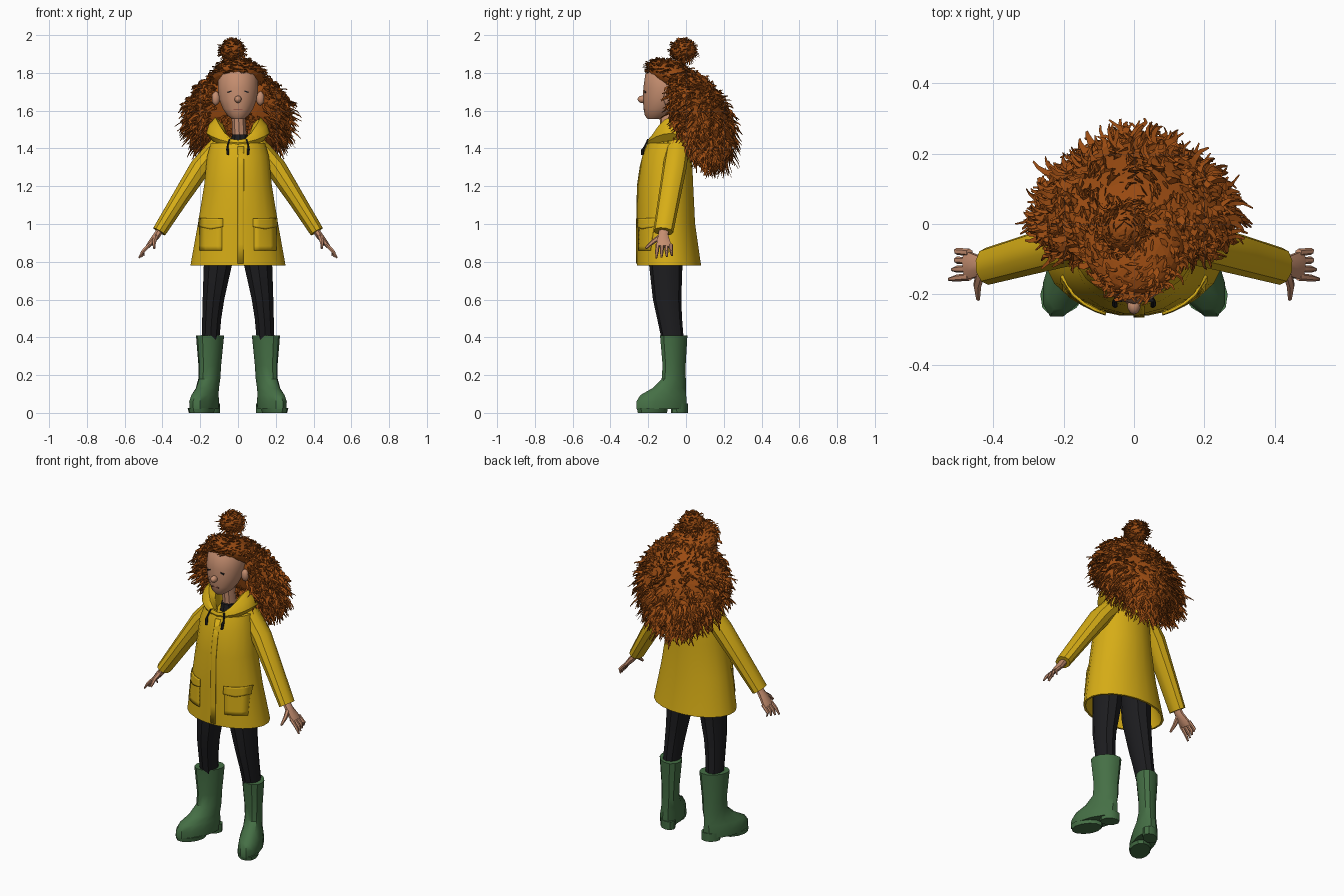
import bpy, bmesh, math, random
from mathutils import Vector, Matrix

random.seed(7)
if "Cube" in bpy.data.objects:
    bpy.data.objects.remove(bpy.data.objects["Cube"])


def material(name, rgb):
    m = bpy.data.materials.new(name)
    m.use_nodes = True
    m.diffuse_color = (*rgb, 1)
    m.node_tree.nodes["Principled BSDF"].inputs["Base Color"].default_value = (*rgb, 1)
    return m


YELLOW = material("raincoat yellow", (0.68, 0.42, 0.008))
HAIR = material("auburn hair", (0.32, 0.07, 0.006))
SKIN = material("skin", (0.56, 0.27, 0.16))
GREEN = material("boot green", (0.06, 0.16, 0.06))
BLACK = material("black cloth", (0.012, 0.012, 0.014))
LIPS = material("lips", (0.3, 0.1, 0.07))
Y = Vector((0, 1, 0))
UP = Vector((0, 0, 1))
SIDES = (("left", 1), ("right", -1))


def finish(name, bm, mat, angle=35):
    bmesh.ops.recalc_face_normals(bm, faces=bm.faces)
    mesh = bpy.data.meshes.new(name)
    bm.to_mesh(mesh)
    bm.free()
    mesh.materials.append(mat)
    ob = bpy.data.objects.new(name, mesh)
    bpy.context.collection.objects.link(ob)
    if angle:
        bpy.ops.object.select_all(action='DESELECT')
        ob.select_set(True)
        bpy.context.view_layer.objects.active = ob
        bpy.ops.object.shade_smooth_by_angle(angle=math.radians(angle))
    return ob


def skin_rings(bm, rings, caps=True):
    loops = [[bm.verts.new(p) for p in r] for r in rings]
    n = len(loops[0])
    for a, b in zip(loops, loops[1:]):
        for i in range(n):
            j = (i + 1) % n
            bm.faces.new((a[i], a[j], b[j], b[i]))
    if caps:
        bm.faces.new(loops[0])
        bm.faces.new(loops[-1])


def tube(name, stations, mat, sides=12, normal=UP, mirror=1, shear=0, angle=35):
    """Loft ellipses given as (x, y, z, half width, half depth)."""
    n = Vector(normal).normalized()
    u = Y.cross(n).normalized()
    v = n.cross(u)
    rings = []
    for x, y, z, ra, rb in stations:
        ring = []
        for i in range(sides):
            a = math.tau * (i + 0.5) / sides
            p = Vector((x, y, z)) + u * ra * math.cos(a) + v * rb * math.sin(a)
            p.x = (p.x - shear * (p.y + 0.065)) * mirror
            ring.append(p)
        rings.append(ring)
    bm = bmesh.new()
    skin_rings(bm, rings)
    return finish(name, bm, mat, angle)


def ball(name, centre, size, mat, subdiv=2, angle=35):
    bm = bmesh.new()
    bmesh.ops.create_icosphere(bm, subdivisions=subdiv, radius=1)
    bm.transform(Matrix.Translation(centre) @ Matrix.Diagonal((*size, 1)))
    return finish(name, bm, mat, angle)


def plate(name, centre, size, mat, tilt=0):
    bm = bmesh.new()
    bmesh.ops.create_cube(bm, size=1)
    bm.transform(Matrix.Translation(centre) @ Matrix.Rotation(tilt, 4, 'Y') @ Matrix.Diagonal((*size, 1)))
    return finish(name, bm, mat, 0)


# Coat: flared shell with a hollow underside
COAT = [(0, -0.09, 0.78, 0.255, 0.172), (0, -0.105, 1.0, 0.215, 0.155),
        (0, -0.108, 1.2, 0.182, 0.148), (0, -0.1, 1.36, 0.165, 0.133),
        (0, -0.09, 1.43, 0.145, 0.115)]
LINING = [(0, -0.1, 0.98, 0.18, 0.13), (0, -0.09, 0.78, 0.243, 0.16)]
tube("coat_body", LINING + COAT, YELLOW, sides=20)


def coat_front(x, z):
    for a, b in zip(COAT, COAT[1:]):
        if z <= b[2]:
            break
    t = (z - a[2]) / (b[2] - a[2])
    cy, rx, ry = (a[k] + (b[k] - a[k]) * t for k in (1, 3, 4))
    return cy - ry * math.sqrt(max(0, 1 - (x / rx) ** 2))


def coat_patch(name, x0, x1, z0, z1, lift, mirror=1, point=0):
    """Thin cloth patch following the front of the coat."""
    bm = bmesh.new()
    cols, rows = 4, 6
    grid = []
    for j in range(rows + 1):
        row = []
        for i in range(cols + 1):
            x = x0 + (x1 - x0) * i / cols
            z = z0 + (z1 - z0) * j / rows
            z -= point * (1 - abs(2 * i / cols - 1)) * (1 - j / rows)
            row.append(bm.verts.new((x * mirror, coat_front(x, z) - lift, z)))
        grid.append(row)
    for a, b in zip(grid, grid[1:]):
        for i in range(cols):
            bm.faces.new((a[i], a[i + 1], b[i + 1], b[i]))
    ob = finish(name, bm, YELLOW)
    solid = ob.modifiers.new("thickness", 'SOLIDIFY')
    solid.thickness = 0.008
    solid.offset = 0


coat_patch("coat_placket", -0.002, 0.03, 0.79, 1.41, 0.0)
for side, s in SIDES:
    coat_patch(side + "_pocket", 0.085, 0.2, 0.86, 1.0, 0.001, s)
    coat_patch(side + "_pocket_flap", 0.08, 0.205, 0.985, 1.03, 0.007, s, 0.012)

# Collar and lowered hood, dipping at the throat and sagging behind
HOOD = [(0.135, 0.12, 1.44, 0.04, 0.13, 0.05), (0.168, 0.13, 1.48, 0.05, 0.08, 0.06),
        (0.155, 0.122, 1.525, 0.08, 0.03, 0.05), (0.12, 0.11, 1.565, 0.125, 0.02, 0.02),
        (0.08, 0.085, 1.53, 0.12, 0.02, 0), (0.065, 0.07, 1.43, 0.03, 0, 0)]
rings = []
for rx, ry, z, dip, sag, reach in HOOD:
    ring = []
    for i in range(20):
        c, s = math.cos(math.tau * i / 20), math.sin(math.tau * i / 20)
        front, back = max(0, -s) ** 2, max(0, s)
        ring.append((rx * c, -0.08 + ry * s + reach * back, z - dip * front - sag * back ** 2))
    rings.append(ring)
bm = bmesh.new()
skin_rings(bm, rings, caps=False)
finish("hood", bm, YELLOW)

# Arms, hands, legs and boots
ARM = (0.26, -0.05, -0.42)
for side, s in SIDES:
    tube(side + "_sleeve", [(0.09, -0.04, 1.435, 0.05, 0.06), (0.2, -0.06, 1.3, 0.058, 0.063),
                            (0.31, -0.09, 1.13, 0.047, 0.058), (0.417, -0.12, 0.96, 0.039, 0.053)],
         YELLOW, 10, ARM, s)
    tube(side + "_palm", [(0.4, -0.117, 0.985, 0.02, 0.026), (0.43, -0.12, 0.94, 0.02, 0.028),
                          (0.462, -0.118, 0.9, 0.016, 0.04), (0.478, -0.117, 0.88, 0.012, 0.04)],
         SKIN, 8, ARM, s)
    for k in range(4):
        y = -0.15 + 0.023 * k
        tip = Vector((0.525 - 0.009 * k, y * 1.2 + 0.023, 0.82 + 0.004 * k))
        tube(f"{side}_finger_{k + 1}", [(0.467, y, 0.893, 0.011, 0.011),
                                        (0.503, (y + tip.y) / 2, 0.855, 0.01, 0.01), (*tip, 0.005, 0.005)],
             SKIN, 6, ARM, s)
    tube(side + "_thumb", [(0.432, -0.125, 0.94, 0.014, 0.016), (0.445, -0.175, 0.905, 0.012, 0.012),
                           (0.443, -0.213, 0.872, 0.006, 0.007)], SKIN, 6, (0.1, -0.6, -0.6), s)
    tube(side + "_leg", [(0.1, -0.105, 0.95, 0.09, 0.09), (0.107, -0.107, 0.78, 0.078, 0.088),
                         (0.13, -0.1, 0.6, 0.06, 0.075), (0.139, -0.087, 0.5, 0.053, 0.066),
                         (0.148, -0.065, 0.35, 0.048, 0.056)], BLACK, 10, UP, s)
    tube(side + "_boot", [(0.148, -0.065, 0.41, 0.071, 0.075), (0.15, -0.063, 0.25, 0.057, 0.063),
                          (0.152, -0.065, 0.18, 0.055, 0.066), (0.155, -0.09, 0.13, 0.056, 0.092),
                          (0.158, -0.12, 0.095, 0.064, 0.125), (0.16, -0.13, 0.06, 0.07, 0.138),
                          (0.16, -0.13, 0.02, 0.068, 0.137)], GREEN, 12, UP, s, 0.3)
    tube(side + "_boot_sole", [(0.16, -0.178, 0.025, 0.068, 0.085),
                               (0.16, -0.178, 0, 0.062, 0.08)], GREEN, 12, UP, s, 0.3)
    tube(side + "_boot_heel", [(0.155, -0.035, 0.05, 0.05, 0.046),
                               (0.155, -0.035, 0, 0.048, 0.045)], GREEN, 10, UP, s, 0.3)
    # Draw cords hanging from the hood
    tube(side + "_cord", [(0.045, -0.2, 1.45, 0.005, 0.005), (0.056, -0.218, 1.41, 0.005, 0.005),
                          (0.055, -0.228, 1.395, 0.009, 0.009), (0.053, -0.232, 1.365, 0.007, 0.007)],
         BLACK, 6, UP, s)

# Head
tube("shirt_collar", [(0.01, -0.1, 1.4, 0.055, 0.06), (0.01, -0.1, 1.475, 0.043, 0.05)], BLACK, 10)
tube("neck", [(0.01, -0.09, 1.42, 0.04, 0.042), (0.0, -0.1, 1.62, 0.038, 0.042)], SKIN, 10)
tube("head", [(0, -0.168, 1.555, 0.03, 0.035), (0, -0.15, 1.575, 0.058, 0.068),
              (0, -0.135, 1.61, 0.082, 0.09), (0, -0.12, 1.66, 0.102, 0.108),
              (0, -0.11, 1.72, 0.11, 0.116), (0, -0.1, 1.79, 0.105, 0.116),
              (0, -0.09, 1.84, 0.075, 0.08)], SKIN, 14)
ball("nose", (0, -0.232, 1.66), (0.019, 0.025, 0.02), SKIN)
plate("mouth", (0, -0.221, 1.607), (0.046, 0.008, 0.006), LIPS)
for side, s in SIDES:
    ball(side + "_ear", (0.118 * s, -0.1, 1.665), (0.022, 0.02, 0.038), SKIN)
    plate(side + "_eye", (0.045 * s, -0.217, 1.7), (0.022, 0.008, 0.007), BLACK, 0.3 * s)


# Hair: three soft volumes covered in curled locks
def mass_point(d):
    z = 0.245 * d.z
    return Vector((0.275 * d.x, 0.085 + 0.15 * d.y - 0.33 * z - 0.22 * abs(0.275 * d.x), 1.57 + z))


def crown_point(d):
    y = 0.15 * d.y
    return Vector((0.145 * d.x, -0.055 + y, 1.775 + 0.085 * d.z - 0.35 * y))


def bun_point(d):
    return Vector((-0.03 + 0.065 * d.x, -0.015 + 0.068 * d.y, 1.92 + 0.06 * d.z))


def add_lock(bm, root, out, length, radius, hang):
    side = out.cross(UP)
    side = side.normalized() if side.length > 0.1 else Vector((1, 0, 0))
    drift = Vector((random.uniform(-1, 1), random.uniform(-1, 1), random.uniform(-0.5, 0.5))) * 0.35
    phase = random.uniform(0, math.tau)
    rings = []
    for k in range(5):
        t = k / 4
        wave = math.sin(phase + 5 * t)
        c = root + (out * 0.55 + drift) * length * t - UP * hang * length * t ** 1.4
        c += side * wave * 0.009 + out * math.cos(phase + 5 * t) * 0.008
        r = radius * (1 - 0.8 * t)
        rings.append([c + side * r * math.cos(a) + (out + UP * 0.4) * r * 0.7 * math.sin(a)
                      for a in (phase, phase + 2.1, phase + 4.2)])
    skin_rings(bm, rings)


def hair_volume(name, shape, count, length, radius, hang):
    base = bmesh.new()
    bmesh.ops.create_icosphere(base, subdivisions=3, radius=1)
    centre = (shape(UP) + shape(-UP)) / 2
    for v in base.verts:
        v.co = shape(v.co.normalized())
    finish(name + "_base", base, HAIR, 0)
    bm = bmesh.new()
    for i in range(count):
        z = 1 - 2 * (i + 0.5) / count
        a = i * 2.39996 + random.uniform(-0.2, 0.2)
        r = math.sqrt(1 - z * z)
        root = shape(Vector((r * math.cos(a), r * math.sin(a), z)))
        # Keep the face clear
        if root.y < -0.08 and root.z < 1.8 and abs(root.x) < 0.13:
            continue
        out = (root - centre).normalized()
        add_lock(bm, root - out * 0.008, out, length * random.uniform(0.7, 1.2),
                 radius * random.uniform(0.7, 1.2), hang)
    finish(name + "_curls", bm, HAIR, 0)


hair_volume("hair", mass_point, 1300, 0.075, 0.016, 0.55)
hair_volume("crown_hair", crown_point, 420, 0.045, 0.013, 0.25)
hair_volume("hair_bun", bun_point, 170, 0.035, 0.012, 0.3)
